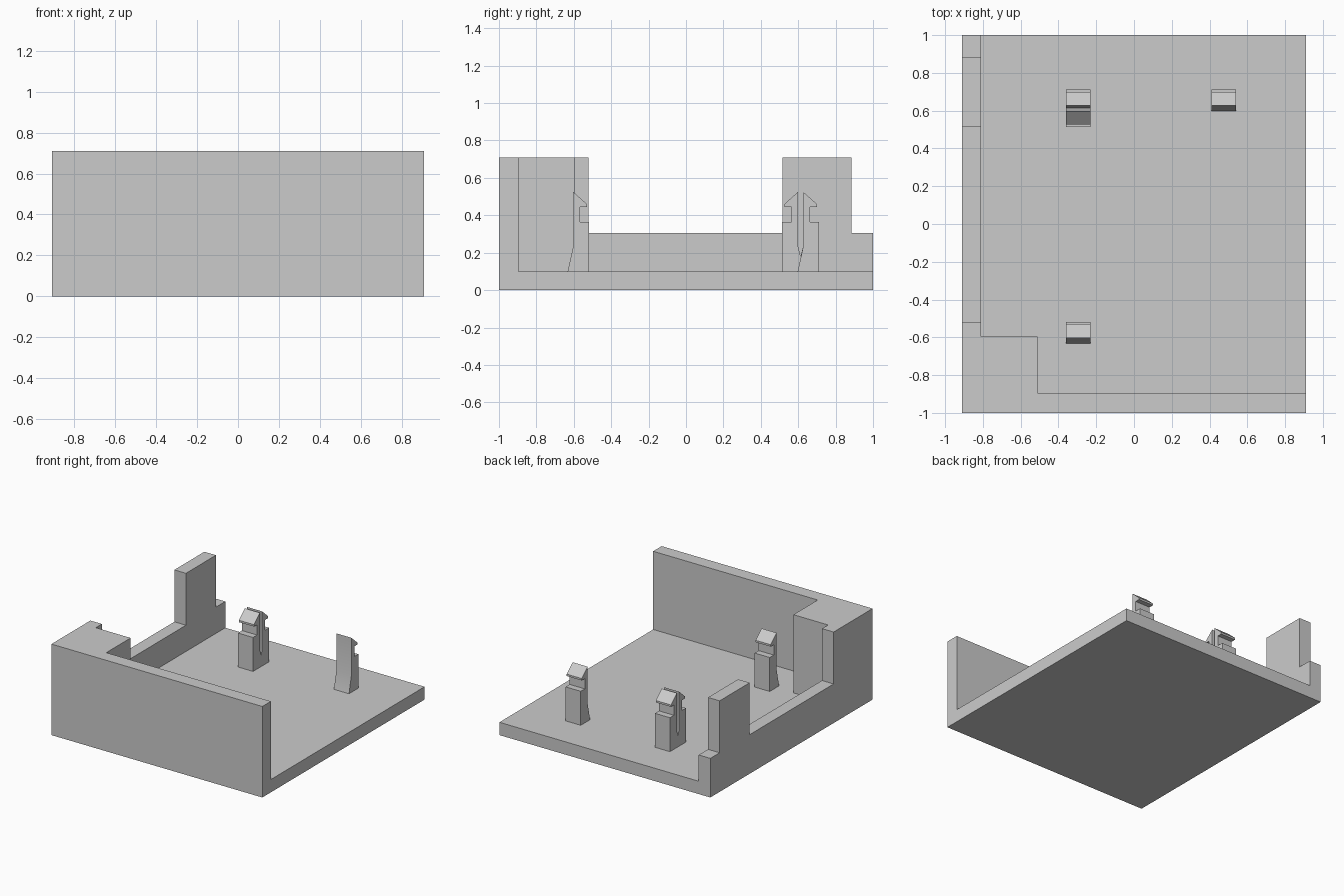
import bpy
import bmesh

cube = bpy.data.objects.get("Cube")
if cube:
    bpy.data.objects.remove(cube, do_unlink=True)

GREY = (0.6, 0.6, 0.6, 1.0)
plastic = bpy.data.materials.new("light grey plastic")
plastic.use_nodes = True
plastic.diffuse_color = GREY
plastic.node_tree.nodes["Principled BSDF"].inputs["Base Color"].default_value = GREY


def extrude(name, points, axis, low, high, smooth=False):
    """Extrude a closed profile: (y, z) points along x, or (x, y) points along z."""
    bm = bmesh.new()
    place = (lambda p: (low, *p)) if axis == "x" else (lambda p: (*p, low))
    face = bm.faces.new([bm.verts.new(place(p)) for p in points])
    moved = bmesh.ops.extrude_face_region(bm, geom=[face])["geom"]
    depth = high - low
    bmesh.ops.translate(
        bm, verts=[v for v in moved if isinstance(v, bmesh.types.BMVert)],
        vec=(depth, 0, 0) if axis == "x" else (0, 0, depth))
    bmesh.ops.recalc_face_normals(bm, faces=bm.faces)
    mesh = bpy.data.meshes.new(name)
    bm.to_mesh(mesh)
    bm.free()
    mesh.materials.append(plastic)
    obj = bpy.data.objects.new(name, mesh)
    bpy.context.collection.objects.link(obj)
    if smooth:
        bpy.ops.object.select_all(action="DESELECT")
        obj.select_set(True)
        bpy.context.view_layer.objects.active = obj
        bpy.ops.object.shade_smooth_by_angle()
    return obj


W, FLOOR, SILL, TOP = 0.91, 0.10, 0.305, 0.71
INNER_X, INNER_Y = -0.81, -0.895

# Floor plate
extrude("floor_plate", [(-W, -1), (W, -1), (W, 1), (-W, 1)], "z", 0, FLOOR)

# Front wall joined with the solid corner block
extrude("front_wall_and_corner",
        [(INNER_X, -1), (W, -1), (W, INNER_Y), (-0.51, INNER_Y),
         (-0.51, -0.595), (INNER_X, -0.595)], "z", FLOOR, TOP)

# Side wall with a long opening and a stepped rear end
extrude("side_wall",
        [(-1, FLOOR), (1, FLOOR), (1, SILL), (0.885, SILL), (0.885, TOP),
         (0.515, TOP), (0.515, SILL), (-0.52, SILL), (-0.52, TOP), (-1, TOP)],
        "x", -W, INNER_X)

# Snap clip profile: distance behind the outer face, height
HOOK = [(0, FLOOR), (0, 0.365), (0.05, 0.365), (0.05, 0.445),
        (0.012, 0.445), (0.012, 0.46), (0.085, 0.525), (0.085, 0.235)]
SINGLE = HOOK + [(0.115, FLOOR)]
CLIP_WIDTH = 0.13


def single_clip(name, x, outer_y):
    extrude(name, [(outer_y - d, z) for d, z in SINGLE], "x", x, x + CLIP_WIDTH, True)


single_clip("front_clip", -0.36, -0.518)
single_clip("rear_left_clip", 0.41, 0.712)

# Double clip: two mirrored hooks meeting in a narrow V slot
mid, half = 0.613, 0.099
rear = [(mid + half - d, z) for d, z in HOOK]
front = [(mid - half + d, z) for d, z in reversed(HOOK)]
extrude("rear_double_clip", rear + [(mid, 0.18)] + front,
        "x", -0.36, -0.36 + CLIP_WIDTH, True)
